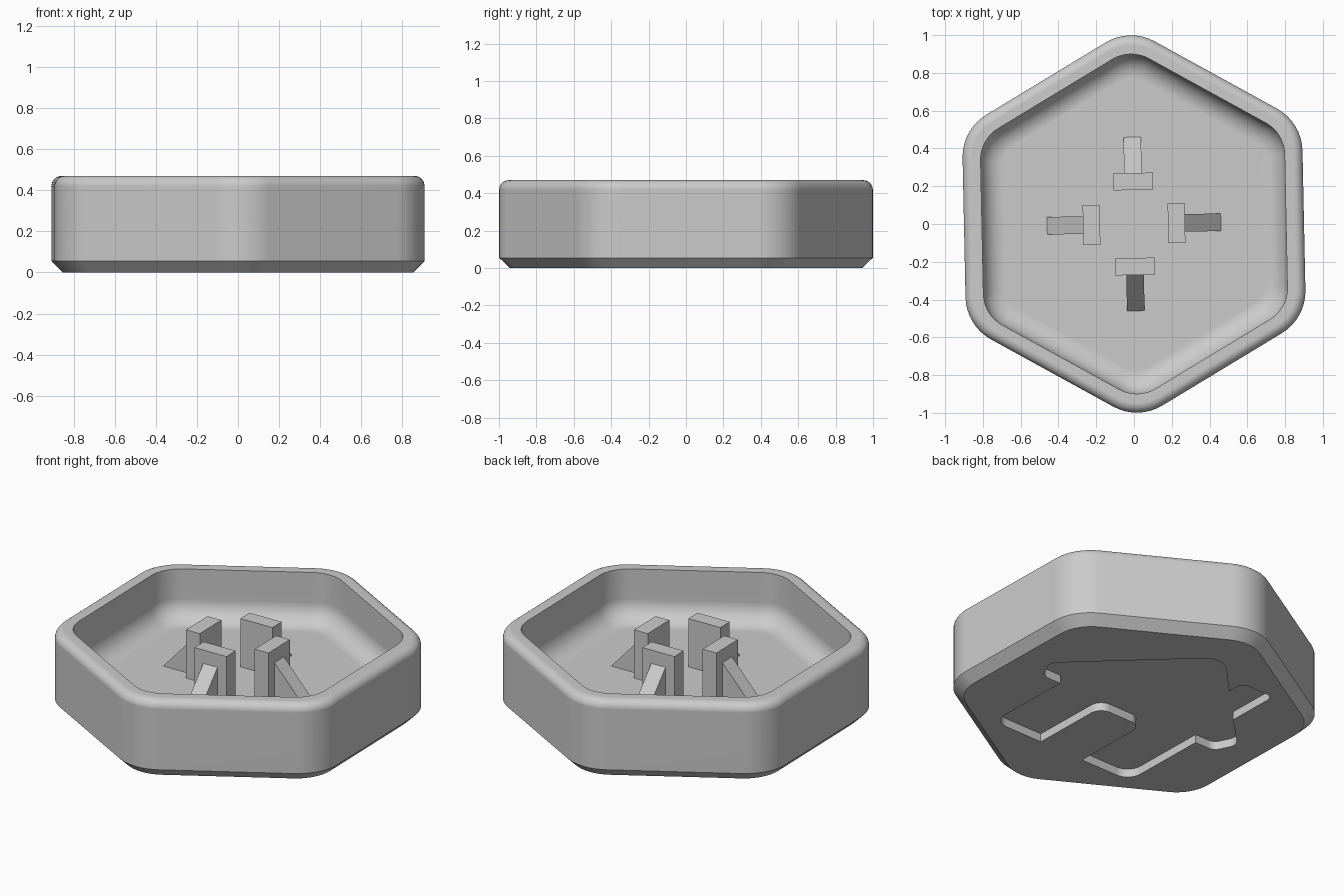
import bpy, bmesh, math
from mathutils import Vector

cube = bpy.data.objects.get("Cube")
if cube:
    bpy.data.objects.remove(cube, do_unlink=True)

grey = bpy.data.materials.new("plain_grey")
grey.use_nodes = True
grey.diffuse_color = (0.6, 0.6, 0.6, 1)
grey.node_tree.nodes["Principled BSDF"].inputs["Base Color"].default_value = (0.6, 0.6, 0.6, 1)

TURN = math.radians(1.2)
APOTHEM, HEIGHT, FLOOR = 0.9, 0.47, 0.17


def rounded(corners, steps=8):
    """Counter-clockwise outline from (x, y, radius) corners, filleted with arcs."""
    out = []
    for i, (x, y, r) in enumerate(corners):
        p = Vector((x, y))
        a = (Vector(corners[i - 1][:2]) - p).normalized()
        b = (Vector(corners[(i + 1) % len(corners)][:2]) - p).normalized()
        half = a.angle(b) / 2
        if r == 0:
            out.append(p)
            continue
        centre = p + (a + b).normalized() * r / math.sin(half)
        start = p + a * r / math.tan(half) - centre
        end = p + b * r / math.tan(half) - centre
        sweep = start.angle(end)
        for k in range(steps + 1):
            t = k / steps
            out.append(centre + (start * math.sin((1 - t) * sweep)
                                 + end * math.sin(t * sweep)) / math.sin(sweep))
    return out


def loft(name, rings):
    """Solid through equal-length rings of (outline, z), capped at both ends."""
    bm = bmesh.new()
    loops = [[bm.verts.new((p.x, p.y, z)) for p in outline] for outline, z in rings]
    n = len(loops[0])
    for low, high in zip(loops, loops[1:]):
        for i in range(n):
            j = (i + 1) % n
            bm.faces.new((low[i], low[j], high[j], high[i]))
    bm.faces.new(loops[0][::-1])
    bm.faces.new(loops[-1])
    return finish(name, bm)


def finish(name, bm):
    bmesh.ops.recalc_face_normals(bm, faces=bm.faces)
    mesh = bpy.data.meshes.new(name)
    bm.to_mesh(mesh)
    bm.free()
    mesh.materials.append(grey)
    obj = bpy.data.objects.new(name, mesh)
    obj.rotation_euler.z = TURN
    bpy.context.collection.objects.link(obj)
    return obj


def hexagon(inset):
    size = (APOTHEM - inset) / math.cos(math.pi / 6)
    angles = [math.pi / 6 + k * math.pi / 3 for k in range(6)]
    return rounded([(size * math.cos(a), size * math.sin(a), 0.26 - 0.7 * inset)
                    for a in angles])


# Bowl wall section: bottom chamfer, outer wall, rounded rim, inner wall, cove
EDGE, WALL, COVE = 0.05, 0.095, 0.12
quarter = [k * math.pi / 16 for k in range(9)]
section = [(0.055, 0), (0, 0.055)]
section += [(EDGE * (1 - math.cos(a)), HEIGHT - EDGE * (1 - math.sin(a))) for a in quarter]
section += [(WALL, HEIGHT)]
section += [(WALL + COVE * (1 - math.cos(a)), FLOOR + COVE * (1 - math.sin(a))) for a in quarter]
bowl = loft("hexagonal_bowl", [(hexagon(inset), z) for inset, z in section])

# House-shaped recess in the underside: right half, roof with chimney, left half
right = [(0.15, -0.11, 0.07), (0.15, -0.6, 0), (0.49, -0.6, 0.09), (0.49, -0.05, 0),
         (0.62, -0.05, 0.06), (0.68, 0.08, 0.06)]
roof = [(0, 0.75, 0.12), (-0.26, 0.49, 0), (-0.26, 0.6, 0.04),
        (-0.48, 0.6, 0.04), (-0.48, 0.27, 0)]
left = [(-x, y, r) for x, y, r in reversed(right)]
house = rounded(right + roof + left)
cutter = loft("recess_cutter", [(house, -0.1), (house, 0.05)])
cutter.hide_render = True
cut = bowl.modifiers.new("recess", "BOOLEAN")
cut.operation, cut.solver, cut.object = "DIFFERENCE", "EXACT", cutter
bpy.context.view_layer.objects.active = bowl
bowl.select_set(True)
bpy.ops.object.modifier_apply(modifier=cut.name)
bpy.data.objects.remove(cutter, do_unlink=True)
bpy.ops.object.shade_smooth_by_angle(angle=math.radians(30))
weights = bowl.modifiers.new("even_shading", "WEIGHTED_NORMAL")
weights.keep_sharp = True


def prism(name, profile, width, spin):
    """Side profile in (outward, z), given a width and turned about the centre."""
    bm = bmesh.new()
    sides = [[bm.verts.new((x, y, z)) for x, z in profile] for y in (-width / 2, width / 2)]
    bm.faces.new(sides[0])
    bm.faces.new(sides[1])
    for i in range(len(profile)):
        bm.faces.new((sides[0][i - 1], sides[0][i], sides[1][i], sides[1][i - 1]))
    finish(name, bm).rotation_euler.z += spin


# Four posts, each with a sloping brace on its outer side
base = FLOOR - 0.01
for k, side in enumerate(("left", "back", "right", "front")):
    spin = k * math.pi / 2
    prism(side + "_post", [(0.18, base), (0.27, base), (0.27, 0.46), (0.18, 0.46)], 0.21, spin)
    prism(side + "_brace", [(0.265, base), (0.46, base), (0.46, FLOOR), (0.27, 0.38), (0.265, 0.38)],
          0.093, spin)
